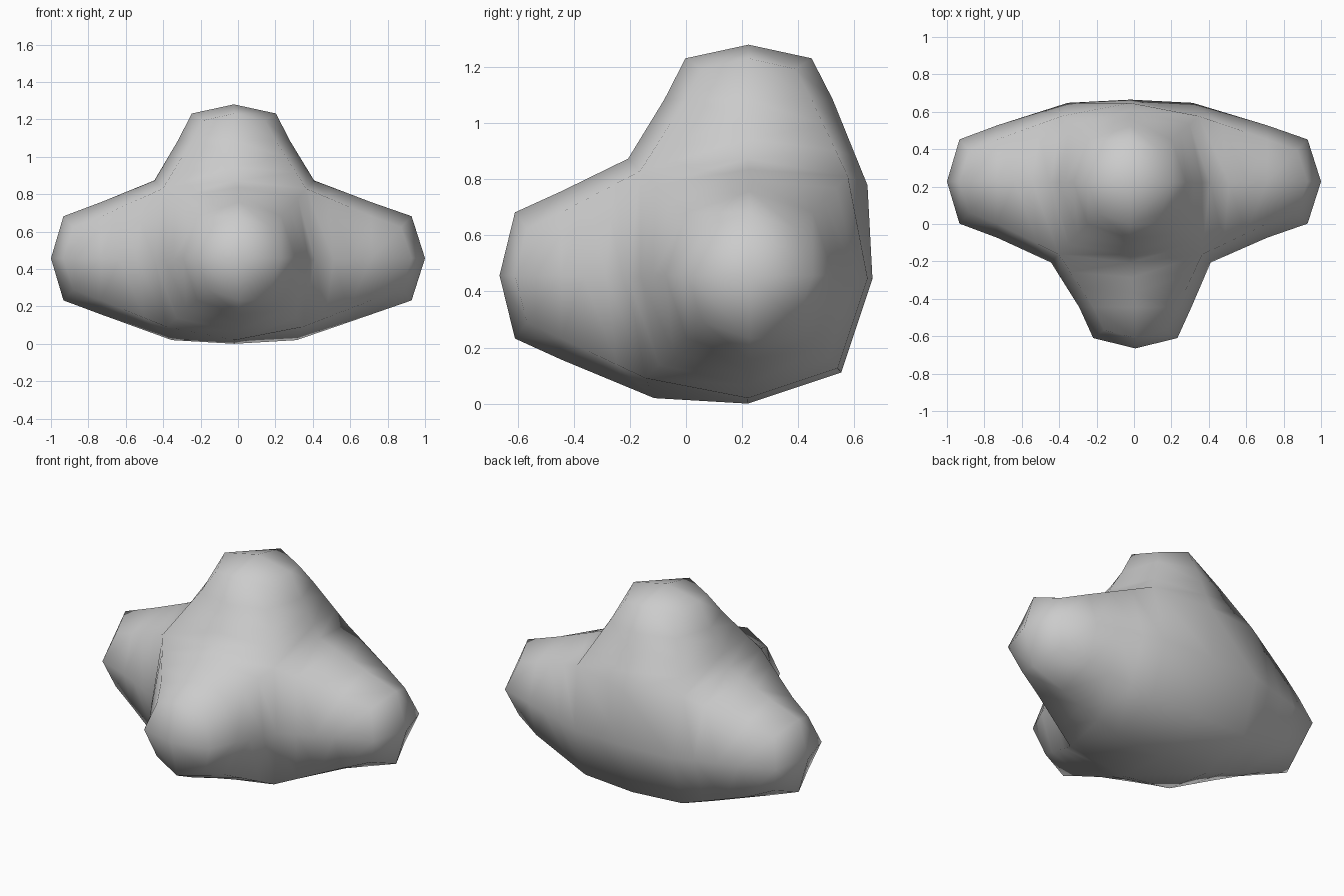
import bpy
import bmesh
from mathutils import Vector

if "Cube" in bpy.data.objects:
    bpy.data.objects.remove(bpy.data.objects["Cube"])

# Core box of the cage
CENTRE = Vector((-0.02, 0.22, 0.445))
HALF = 0.445
ARM_HALF = 0.30

# Arms: direction, length beyond the core, sideways shift of the arm
ARMS = [
    ((1, 0, 0), 0.575, (0, 0.007, 0.012)),
    ((-1, 0, 0), 0.535, (0, 0.007, 0.012)),
    ((0, -1, 0), 0.44, (0.027, 0, 0.012)),
    ((0, 0, 1), 0.39, (-0.002, 0.003, 0)),
]
ARMS = [(Vector(d), length, Vector(shift)) for d, length, shift in ARMS]

bm = bmesh.new()
bmesh.ops.create_cube(bm, size=2 * HALF)
bmesh.ops.translate(bm, verts=bm.verts[:], vec=CENTRE)
bm.normal_update()
sides = [next(f for f in bm.faces if f.normal.dot(d) > 0.9) for d, _, _ in ARMS]

# Inset a smaller square on four sides and extrude it into a straight arm
for face, (direction, length, shift) in zip(sides, ARMS):
    bmesh.ops.inset_individual(bm, faces=[face], thickness=HALF - ARM_HALF,
                               use_even_offset=True)
    bmesh.ops.translate(bm, verts=face.verts[:], vec=shift)
    cap = bmesh.ops.extrude_discrete_faces(bm, faces=[face])["faces"][0]
    bmesh.ops.translate(bm, verts=cap.verts[:], vec=direction * length)
bmesh.ops.recalc_face_normals(bm, faces=bm.faces[:])

mesh = bpy.data.meshes.new("lobed_body")
bm.to_mesh(mesh)
bm.free()
body = bpy.data.objects.new("lobed_body", mesh)
bpy.context.collection.objects.link(body)

# One level of smoothing rounds the arms into lobes
sub = body.modifiers.new("rounding", 'SUBSURF')
sub.levels = 1
sub.render_levels = 1
sub.use_limit_surface = False
depsgraph = bpy.context.evaluated_depsgraph_get()
bm = bmesh.new()
bm.from_mesh(body.evaluated_get(depsgraph).to_mesh())
body.modifiers.clear()

# Stretch the surface straight from the middle of each arm to the core
moves = []
for direction, length, _ in ARMS:
    def depth(v):
        return (v.co - CENTRE).dot(direction)

    def inward(v):
        return min((e.other_vert(v) for e in v.link_edges), key=depth)

    for middle in bm.verts:
        if abs(depth(middle) - HALF - length / 2) < 0.01:
            base = inward(middle)
            frame = inward(base)
            rim = inward(frame)
            moves.append((base, middle.co.lerp(rim.co, 1 / 3)))
            moves.append((frame, middle.co.lerp(rim.co, 2 / 3)))
for vert, co in moves:
    vert.co = co

for f in bm.faces:
    f.smooth = True
bm.to_mesh(mesh)
bm.free()
